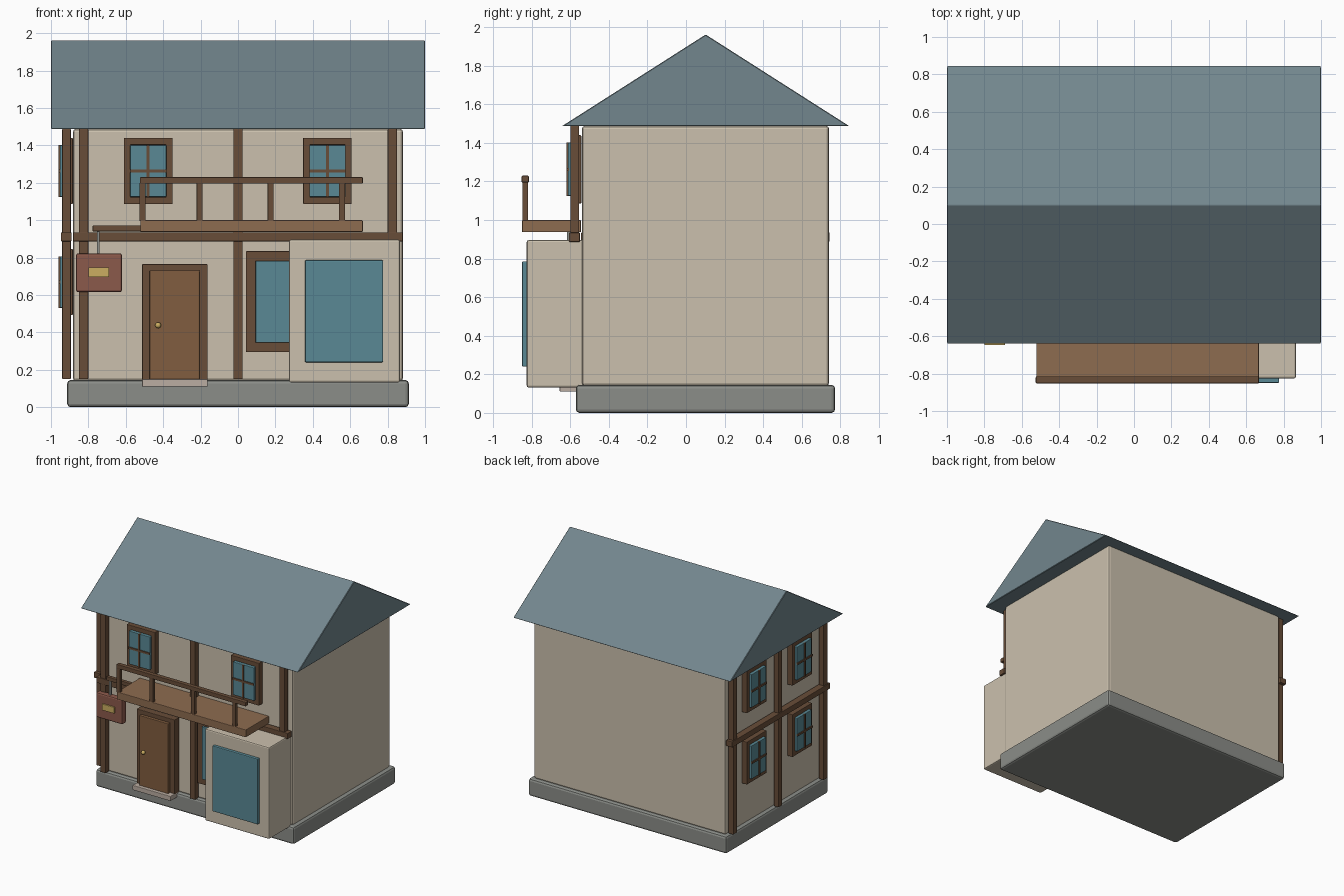
import bpy, bmesh

if "Cube" in bpy.data.objects:
    bpy.data.objects.remove(bpy.data.objects["Cube"])

COL = {'plaster': (0.60, 0.53, 0.42), 'stone': (0.26, 0.27, 0.25), 'slate': (0.17, 0.24, 0.27),
       'timber': (0.14, 0.075, 0.04), 'wood': (0.27, 0.15, 0.08), 'door': (0.22, 0.11, 0.05),
       'glass': (0.10, 0.25, 0.30), 'red': (0.26, 0.10, 0.07), 'brass': (0.60, 0.42, 0.12),
       'step': (0.50, 0.42, 0.36)}
MATS = {}
for k, c in COL.items():
    MATS[k] = bpy.data.materials.new(k)
    MATS[k].diffuse_color = (*c, 1)


def finish(name, bm, mat, bevel=0.0, seg=2):
    bmesh.ops.recalc_face_normals(bm, faces=bm.faces)
    me = bpy.data.meshes.new(name)
    bm.to_mesh(me)
    bm.free()
    ob = bpy.data.objects.new(name, me)
    bpy.context.collection.objects.link(ob)
    me.materials.append(MATS[mat])
    if bevel:
        m = ob.modifiers.new('bevel', 'BEVEL')
        m.width, m.segments = bevel, seg
    return ob


def box(name, x, y, z, mat, bevel=0.004):
    """Box from (min, max) pairs."""
    bm = bmesh.new()
    bmesh.ops.create_cube(bm, size=1)
    for v in bm.verts:
        v.co = [(a + b) / 2 + t * (b - a) for t, (a, b) in zip(v.co, (x, y, z))]
    return finish(name, bm, mat, bevel)


def wall_box(side, name, u, d, z, mat, bevel=0.004):
    """Box on a wall: u runs along the wall, d is the distance out from it."""
    if side == 'front':
        return box(name, u, (-0.54 - d[1], -0.54 - d[0]), z, mat, bevel)
    return box(name, (-0.88 - d[1], -0.88 - d[0]), u, z, mat, bevel)


def frame(side, name, u, z, w, d, mat, sill=True):
    """Rectangular surround made of bars of width w."""
    zb = z[0] + (w if sill else 0)
    wall_box(side, name + '_left', (u[0], u[0] + w), d, z, mat)
    wall_box(side, name + '_right', (u[1] - w, u[1]), d, z, mat)
    wall_box(side, name + '_head', u, d, (z[1] - w, z[1]), mat)
    if sill:
        wall_box(side, name + '_sill', u, d, (z[0], zb), mat)


def window(side, uc, zc):
    n = side + '_window'
    frame(side, n + '_frame', (uc - 0.13, uc + 0.13), (zc - 0.177, zc + 0.177), 0.037, (0.003, 0.052), 'timber')
    wall_box(side, n + '_glass', (uc - 0.097, uc + 0.097), (0.003, 0.072), (zc - 0.138, zc + 0.138), 'glass')
    wall_box(side, n + '_mullion', (uc - 0.008, uc + 0.008), (0.05, 0.08), (zc - 0.138, zc + 0.138), 'timber', 0)
    wall_box(side, n + '_transom', (uc - 0.097, uc + 0.097), (0.05, 0.08), (zc - 0.008, zc + 0.008), 'timber', 0)


# Base and walls
box('stone_base', (-0.913, 0.913), (-0.571, 0.773), (0, 0.145), 'stone', 0.018)
box('walls', (-0.882, 0.882), (-0.54, 0.742), (0.14, 1.488), 'plaster', 0.016)

# Gable roof: triangular profile swept along x
bm = bmesh.new()
prof = [(-0.643, 1.487), (0.847, 1.487), (0.102, 1.962)]
f = bm.faces.new([bm.verts.new((-1, y, z)) for y, z in prof])
ext = bmesh.ops.extrude_face_region(bm, geom=[f])
bmesh.ops.translate(bm, vec=(2, 0, 0), verts=[e for e in ext['geom'] if isinstance(e, bmesh.types.BMVert)])
if not f.is_valid or len(bm.faces) < 5:
    bm.faces.new([v for v in bm.verts if v.co.x < 0])
finish('roof', bm, 'slate', 0.004, 1)

# Timber framing on the front and left walls
for side, centre, span, half in (('front', 0, 0.825, 0.882), ('left', 0.1, 0.595, 0.645)):
    for s in (-1, 0, 1):
        c = centre + s * span
        wall_box(side, side + '_post', (c - 0.025, c + 0.025), (0.014, 0.06), (0.15, 1.488), 'timber')
    wall_box(side, side + '_beam', (centre - half, centre + half), (0.01, 0.067), (0.887, 0.935), 'timber')

# Small windows
for u in (-0.48, 0.478):
    window('front', u, 1.263)
for u in (-0.2, 0.4):
    for z in (0.669, 1.263):
        window('left', u, z)

# Shop window partly behind the bay
frame('front', 'shop_window_frame', (0.042, 0.6), (0.294, 0.834), 0.053, (0.003, 0.055), 'timber')
wall_box('front', 'shop_window_glass', (0.094, 0.55), (0.003, 0.072), (0.345, 0.782), 'glass')

# Projecting bay
box('bay', (0.273, 0.866), (-0.826, -0.53), (0.132, 0.896), 'plaster', 0.01)
box('bay_glass', (0.358, 0.776), (-0.85, -0.815), (0.24, 0.786), 'glass', 0.006)

# Door, knob and step
frame('front', 'door_frame', (-0.513, -0.163), (0.145, 0.765), 0.045, (0.003, 0.06), 'timber', False)
wall_box('front', 'door', (-0.472, -0.206), (0.003, 0.085), (0.145, 0.731), 'door')
box('door_step', (-0.513, -0.163), (-0.655, -0.54), (0.11, 0.15), 'step')
bm = bmesh.new()
bmesh.ops.create_uvsphere(bm, u_segments=16, v_segments=8, radius=0.016)
bmesh.ops.translate(bm, vec=(-0.427, -0.637, 0.438), verts=bm.verts)
knob = finish('door_knob', bm, 'brass')
knob.data.polygons.foreach_set('use_smooth', [True] * len(knob.data.polygons))

# Balcony
box('balcony_floor', (-0.522, 0.667), (-0.85, -0.545), (0.937, 1.0), 'wood')
box('balcony_rail', (-0.525, 0.667), (-0.852, -0.815), (1.195, 1.23), 'timber')
for x in (-0.511, -0.205, 0.175, 0.556):
    box('baluster', (x - 0.016, x + 0.016), (-0.848, -0.82), (0.995, 1.2), 'timber', 0.002)

# Hanging sign
box('sign_arm', (-0.777, -0.48), (-0.623, -0.592), (0.94, 0.972), 'timber')
box('sign_hanger', (-0.755, -0.74), (-0.616, -0.6), (0.81, 0.945), 'stone', 0)
box('sign_board', (-0.866, -0.62), (-0.636, -0.582), (0.615, 0.823), 'red', 0.012)
box('sign_plaque', (-0.8, -0.69), (-0.647, -0.63), (0.695, 0.747), 'brass', 0.002)

for m in bpy.data.materials:
    if m.users and not m.is_grease_pencil:
        m.use_nodes = True
        m.node_tree.nodes["Principled BSDF"].inputs["Base Color"].default_value = m.diffuse_color
